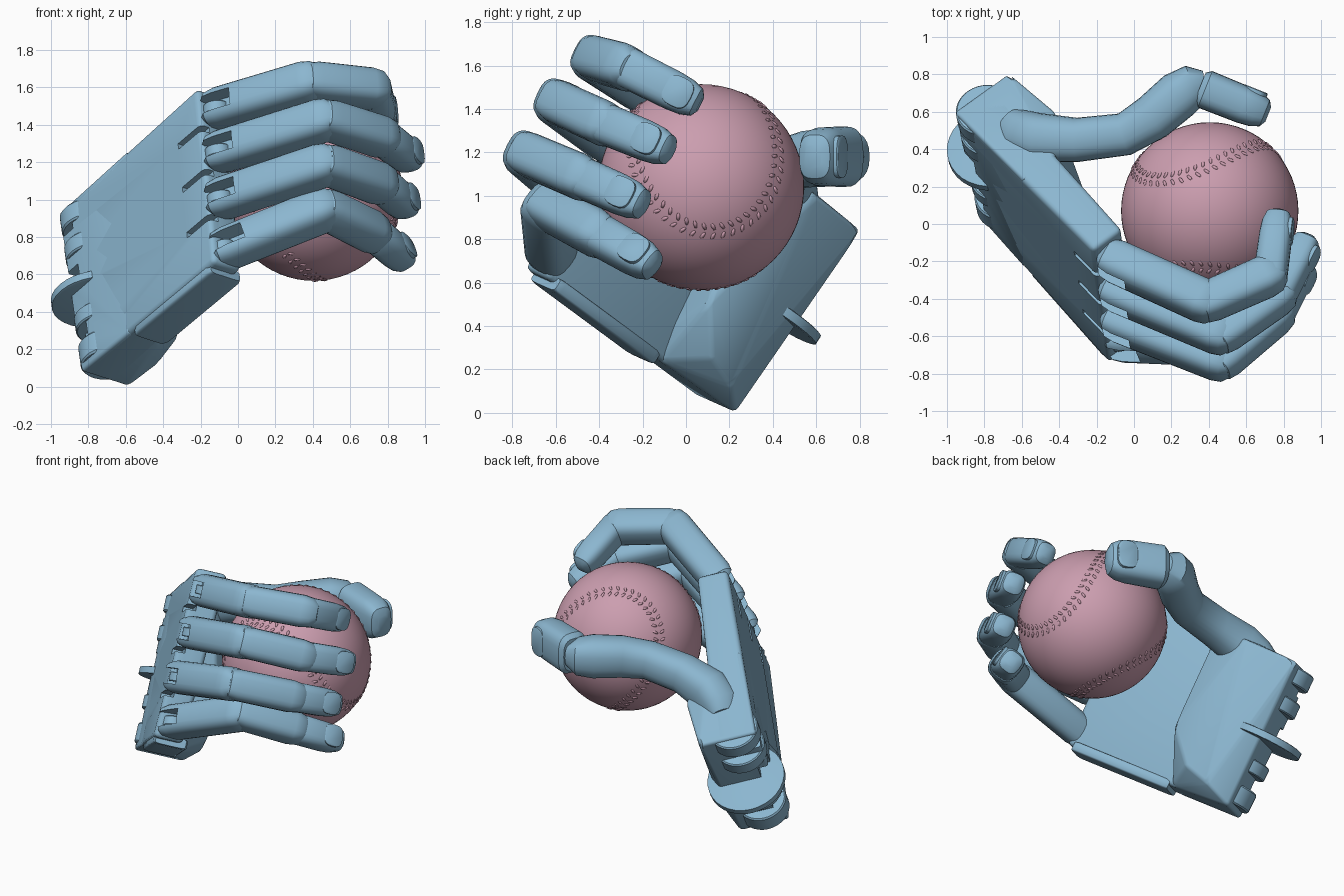
import bpy, bmesh, math
from mathutils import Vector as V, Matrix

if "Cube" in bpy.data.objects:
    bpy.data.objects.remove(bpy.data.objects["Cube"])


def material(name, rgb):
    m = bpy.data.materials.new(name)
    m.use_nodes = True
    m.diffuse_color = (*rgb, 1)
    m.node_tree.nodes["Principled BSDF"].inputs["Base Color"].default_value = (*rgb, 1)
    return m


BLUE = material("soft_blue", (0.26, 0.47, 0.63))
PINK = material("dusty_pink", (0.60, 0.34, 0.43))


def activate(ob):
    bpy.ops.object.select_all(action="DESELECT")
    ob.select_set(True)
    bpy.context.view_layer.objects.active = ob


def finish(name, bm, mat, angle=35):
    bmesh.ops.recalc_face_normals(bm, faces=bm.faces[:])
    me = bpy.data.meshes.new(name)
    bm.to_mesh(me)
    bm.free()
    me.materials.append(mat)
    ob = bpy.data.objects.new(name, me)
    bpy.context.collection.objects.link(ob)
    activate(ob)
    bpy.ops.object.shade_smooth_by_angle(angle=math.radians(angle))
    return ob


def frame(c, axes, sizes):
    m = Matrix([a * s for a, s in zip(axes, sizes)]).transposed().to_4x4()
    m.translation = c
    return m


def cut(ob, boxes):
    """Subtract boxes given as (centre, axes, sizes)."""
    bm = bmesh.new()
    for b in boxes:
        bmesh.ops.create_cube(bm, size=1, matrix=frame(*b))
    cutter = finish("cutter", bm, BLUE)
    cutter.hide_render = True
    activate(ob)
    mod = ob.modifiers.new("slots", "BOOLEAN")
    mod.operation, mod.solver, mod.object = "DIFFERENCE", "EXACT", cutter
    bpy.ops.object.modifier_apply(modifier=mod.name)
    bpy.data.objects.remove(cutter)
    bpy.ops.object.shade_smooth_by_angle(angle=math.radians(35))


def slab(name, corners, inward, bevel, extra=()):
    """Rounded hull of back corners, the same corners pushed inward, and extra points."""
    bm = bmesh.new()
    for p, depth in corners:
        bm.verts.new(p)
        bm.verts.new(p + inward * depth)
    for p in extra:
        bm.verts.new(p)
    hull = bmesh.ops.convex_hull(bm, input=bm.verts[:])
    bmesh.ops.delete(bm, geom=[g for g in hull["geom_interior"] if isinstance(g, bmesh.types.BMVert)],
                     context="VERTS")
    bmesh.ops.dissolve_limit(bm, angle_limit=math.radians(4), verts=bm.verts[:], edges=bm.edges[:])
    bmesh.ops.bevel(bm, geom=bm.edges[:], offset=bevel, segments=3, profile=.5, affect="EDGES")
    return finish(name, bm, BLUE)


def loft(name, rings, n=24, power=3.0):
    """Skin rounded-square rings given as (centre, u, v, half_u, half_v)."""
    def soft(x):
        return math.copysign(abs(x) ** (2 / power), x)
    bm = bmesh.new()
    loops = []
    for c, u, v, hu, hv in rings:
        angles = [math.tau * i / n for i in range(n)]
        loops.append([bm.verts.new(c + u * hu * soft(math.cos(a)) + v * hv * soft(math.sin(a)))
                      for a in angles])
    for lo, hi in zip(loops, loops[1:]):
        for i in range(n):
            j = (i + 1) % n
            bm.faces.new((lo[i], lo[j], hi[j], hi[i]))
    bm.faces.new(loops[0])
    bm.faces.new(loops[-1])
    return finish(name, bm, BLUE)


def phalanx(name, a, b, side, hw, hh, tip=False):
    d = (b - a).normalized()
    s = (side - d * side.dot(d)).normalized()
    up = d.cross(s)
    length = (b - a).length
    if tip:
        prof = [(-.03, .8), (0, 1), (length - .1, .97), (length - .03, .9),
                (length + .02, .72), (length + .04, .4)]
    else:
        prof = [(-.06, .6), (-.03, .9), (.03, 1), (length - .03, 1.02),
                (length + .03, .92), (length + .07, .6)]
    ob = loft(name, [(a + d * o, s, up, hw * k, hh * k) for o, k in prof])
    return ob, d, s, up


def nail(name, b, d, s, up, hw, hh):
    c = b - d * .07
    loft(name, [(c + up * hh * k, s, d, hw * w, .09 * w)
                for k, w in ((.55, .75), (.95, .75), (.99, .69))], n=20)


def disc(name, c, axis, r, thick):
    u = axis.orthogonal().normalized()
    v = axis.cross(u)
    loft(name, [(c + axis * o * thick, u, v, r * k, r * k)
                for o, k in ((-.5, .95), (-.42, 1), (.42, 1), (.5, .95))], n=32, power=2)


# Palm plate, and the thick heel of the hand stepping up from it at the wrist
inward = V((.78, .56, -.25)).normalized()
knuckle_low, knuckle_high = V((-.13, -.75, .67)), V((-.22, -.14, 1.60))
wrist_low, wrist_high = V((-.84, .05, .08)), V((-.96, .60, .93))
palm = slab("palm", [(knuckle_low, .19), (knuckle_high, .20),
                     (wrist_low, .24), (wrist_high, .26)], inward, .03)
heel = slab("palm_heel", [(wrist_low, .32), (wrist_high, .37),
                          (wrist_low.lerp(knuckle_low, .36), .21),
                          (wrist_high.lerp(knuckle_high, .5), .21)], inward, .018,
            extra=[V((-.43, .21, .12)), V((-.33, .12, .25)),
                   V((-.24, .11, .51)), V((-.42, .60, 1.0))])

# Grooves between the knuckles and square notches along the wrist
along = ((knuckle_low + knuckle_high) - (wrist_low + wrist_high)).normalized()
across = (wrist_high - wrist_low).normalized()
axes = (along, across, inward)
notches = [(wrist_low.lerp(wrist_high, t), axes, (.20, .12, .14)) for t in (.2, .56, .9)]
cut(palm, notches + [(knuckle_low.lerp(knuckle_high, t), axes, (.40, .035, .12))
                     for t in (.26, .52, .77)])
cut(heel, notches)

# Side flap on the lower edge of the palm
flap_mid = knuckle_low.lerp(wrist_low, .34) + inward * .12
edge_dir = (knuckle_low - wrist_low).normalized()
loft("side_flap", [(flap_mid + edge_dir * o, inward, across, .11 * k, .035 * k)
                   for o, k in ((-.34, .9), (-.31, 1), (.33, 1), (.36, .9))], power=6)

# Wrist hinge tabs
disc("wrist_hinge_disc", V((-.75, .40, .47)), across, .25, .05)
for i, (t, thick) in enumerate(((.10, .13), (.30, .09), (.74, .10), (.93, .11))):
    c = wrist_low.lerp(wrist_high, t) + inward * .14
    disc(f"wrist_tab_{i + 1}", c + along * .09, across, .16, thick)

# Fingers: knuckle, two bends and tip
fingers = {
    "index": ((-.12, -.19, 1.48), (.39, -.42, 1.63), (.73, -.27, 1.59), (.77, .03, 1.44)),
    "middle": ((-.11, -.35, 1.25), (.47, -.59, 1.43), (.78, -.37, 1.33), (.92, -.10, 1.22)),
    "ring": ((-.10, -.51, 1.00), (.47, -.73, 1.19), (.77, -.47, 1.08), (.90, -.22, .97)),
    "little": ((-.08, -.62, .73), (.47, -.64, .95), (.73, -.40, .82), (.88, -.17, .69)),
}
for name, pts in fingers.items():
    k, p, q, t = map(V, pts)
    side = (p - k).cross(t - q).normalized()
    base, d, s, up = phalanx(name + "_base", k, p, side, .107, .11)
    cut(base, [(k + d * .03 + up * .08, (d, s, up), (.22, .10, .15))])
    disc(name + "_knuckle_pin", k - up * .01, s, .07, .06)
    phalanx(name + "_middle", p, q, side, .102, .105)
    _, d, s, up = phalanx(name + "_tip", q, t, side, .095, .09, tip=True)
    nail(name + "_nail", t, d, s, up, .095, .09)

# Thumb: curved tube from the heel of the hand, then a broad tip
path = [((-.66, .52, .93), .10), ((-.60, .48, .98), .13), ((-.50, .46, 1.05), .132),
        ((-.30, .45, 1.11), .118), ((-.05, .48, 1.15), .115), ((.10, .57, 1.17), .125),
        ((.24, .69, 1.18), .13), ((.32, .74, 1.18), .115), ((.38, .75, 1.18), .07)]
rings = []
for i, (p, r) in enumerate(path):
    before, after = path[max(i - 1, 0)][0], path[min(i + 1, len(path) - 1)][0]
    tangent = (V(after) - V(before)).normalized()
    u = tangent.cross(V((0, 0, 1))).normalized()
    rings.append((V(p), u, u.cross(tangent), r, r * 1.05))
loft("thumb_base", rings, power=2.4)
a, b = V((.38, .72, 1.18)), V((.68, .60, 1.18))
_, d, s, up = phalanx("thumb_tip", a, b, V((0, 0, -1)), .14, .105, tip=True)
nail("thumb_nail", b, d, s, up, .13, .105)

# Ball
centre, radius = V((.405, .07, 1.04)), .474
bm = bmesh.new()
bmesh.ops.create_uvsphere(bm, u_segments=64, v_segments=32, radius=radius,
                          matrix=Matrix.Translation(centre))
finish("ball", bm, PINK)

# Raised stitches in two rows along the seam
face = V((.82, .05, .56)).normalized()
low = V((.5, .15, -.8))
low = (low - face * low.dot(face)).normalized()
cross = face.cross(low)
ex, ey = (face + cross).normalized(), (face - cross).normalized()


def seam(t):
    x = .75 * math.cos(t) + .25 * math.cos(3 * t)
    y = .75 * math.sin(t) - .25 * math.sin(3 * t)
    return (ex * x + ey * y + low * .866 * math.sin(2 * t)).normalized()


bm = bmesh.new()
count = 100
for i in range(count):
    t = math.tau * i / count
    n = seam(t)
    along_seam = (seam(t + .01) - seam(t - .01)).normalized()
    out = n.cross(along_seam)
    for sign in (-1, 1):
        lean = (out * sign + along_seam * .5).normalized()
        pos = centre + (n + out * sign * .05).normalized() * radius
        bmesh.ops.create_icosphere(bm, subdivisions=1, radius=1,
                                   matrix=frame(pos, (lean, n.cross(lean), n), (.022, .010, .006)))
finish("ball_stitches", bm, PINK, 80)
